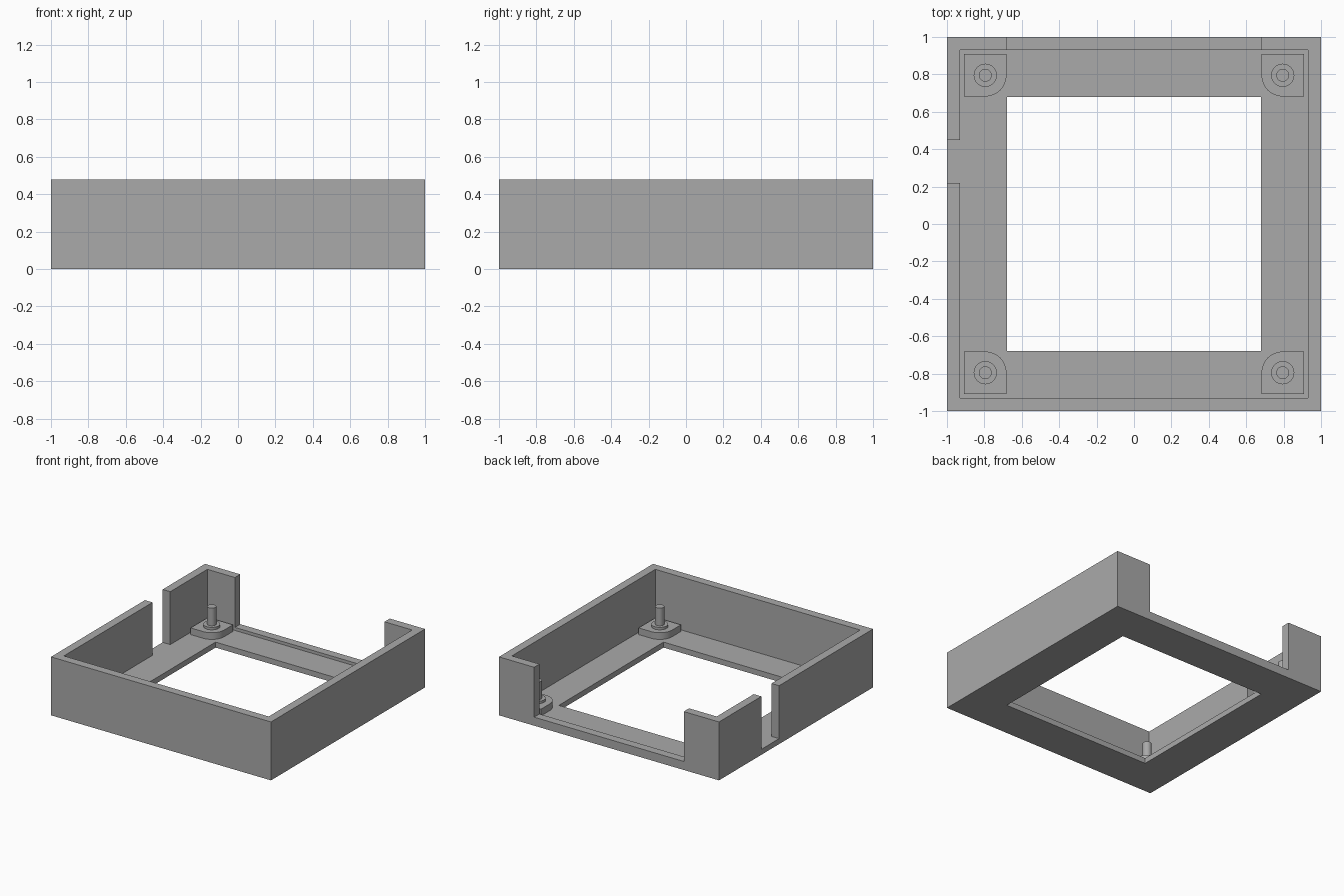
import bpy
import bmesh
import math

cube = bpy.data.objects.get("Cube")
if cube:
    bpy.data.objects.remove(cube, do_unlink=True)

HEIGHT = 0.48
FLOOR = 0.045
SILL = 0.07
INNER = 0.931
OPENING = 0.68

grey = bpy.data.materials.new("plain grey")
grey.use_nodes = True
colour = (0.4, 0.4, 0.4, 1)
grey.diffuse_color = colour
grey.node_tree.nodes["Principled BSDF"].inputs["Base Color"].default_value = colour


def prism(name, outline, bottom, top):
    """Extrude a plan outline between two heights."""
    bm = bmesh.new()
    face = bm.faces.new([bm.verts.new((x, y, bottom)) for x, y in outline])
    grown = bmesh.ops.extrude_face_region(bm, geom=[face])["geom"]
    verts = [v for v in grown if isinstance(v, bmesh.types.BMVert)]
    bmesh.ops.translate(bm, verts=verts, vec=(0, 0, top - bottom))
    bmesh.ops.recalc_face_normals(bm, faces=bm.faces)
    mesh = bpy.data.meshes.new(name)
    bm.to_mesh(mesh)
    bm.free()
    mesh.materials.append(grey)
    obj = bpy.data.objects.new(name, mesh)
    bpy.context.collection.objects.link(obj)
    return obj


def box(name, x0, x1, y0, y1, z0, z1):
    return prism(name, [(x0, y0), (x1, y0), (x1, y1), (x0, y1)], z0, z1)


def arc(cx, cy, radius, start, end, steps):
    angles = [start + (end - start) * i / steps for i in range(steps + 1)]
    return [(cx + radius * math.cos(a), cy + radius * math.sin(a)) for a in angles]


def shade(obj):
    bpy.ops.object.select_all(action="DESELECT")
    obj.select_set(True)
    bpy.context.view_layer.objects.active = obj
    bpy.ops.object.shade_smooth_by_angle(angle=math.radians(30))


def carve(obj, cutter):
    cutter.hide_render = True
    mod = obj.modifiers.new("cut", "BOOLEAN")
    mod.operation = "DIFFERENCE"
    mod.solver = "EXACT"
    mod.object = cutter
    bpy.context.view_layer.objects.active = obj
    bpy.ops.object.modifier_apply(modifier=mod.name)
    bpy.data.objects.remove(cutter, do_unlink=True)


# Open tray: cavity, floor opening, back gap and side slot
tray = box("tray", -1, 1, -1, 1, 0, HEIGHT)
carve(tray, box("cavity_cutter", -INNER, INNER, -INNER, INNER, FLOOR, 1))
carve(tray, box("opening_cutter", -OPENING, OPENING, -OPENING, OPENING, -1, 1))
carve(tray, box("back_gap_cutter", -OPENING, OPENING, 0.9, 1.1, SILL, 1))
carve(tray, box("side_slot_cutter", -1.1, -0.9, 0.22, 0.45, FLOOR, 1))

# Corner mounts: pad rounded towards the opening, collar and pin
POST = 0.795
HALF = 0.113
for side_x, x_name in ((-1, "right"), (1, "left")):
    for side_y, y_name in ((-1, "front"), (1, "back")):
        corner = f"{y_name}_{x_name}"
        cx, cy = side_x * POST, side_y * POST
        plan = arc(0, 0, HALF, math.pi, 1.5 * math.pi, 16)
        plan += [(HALF, -HALF), (HALF, HALF), (-HALF, HALF)]
        pad_plan = [(cx + side_x * x, cy + side_y * y) for x, y in plan]
        shade(prism(corner + "_pad", pad_plan, FLOOR, 0.1))
        for part, radius, low, high in (("collar", 0.062, 0.1, 0.12),
                                        ("pin", 0.034, 0.12, 0.265)):
            ring = arc(cx, cy, radius, 0, math.tau, 40)[:-1]
            shade(prism(f"{corner}_{part}", ring, low, high))
